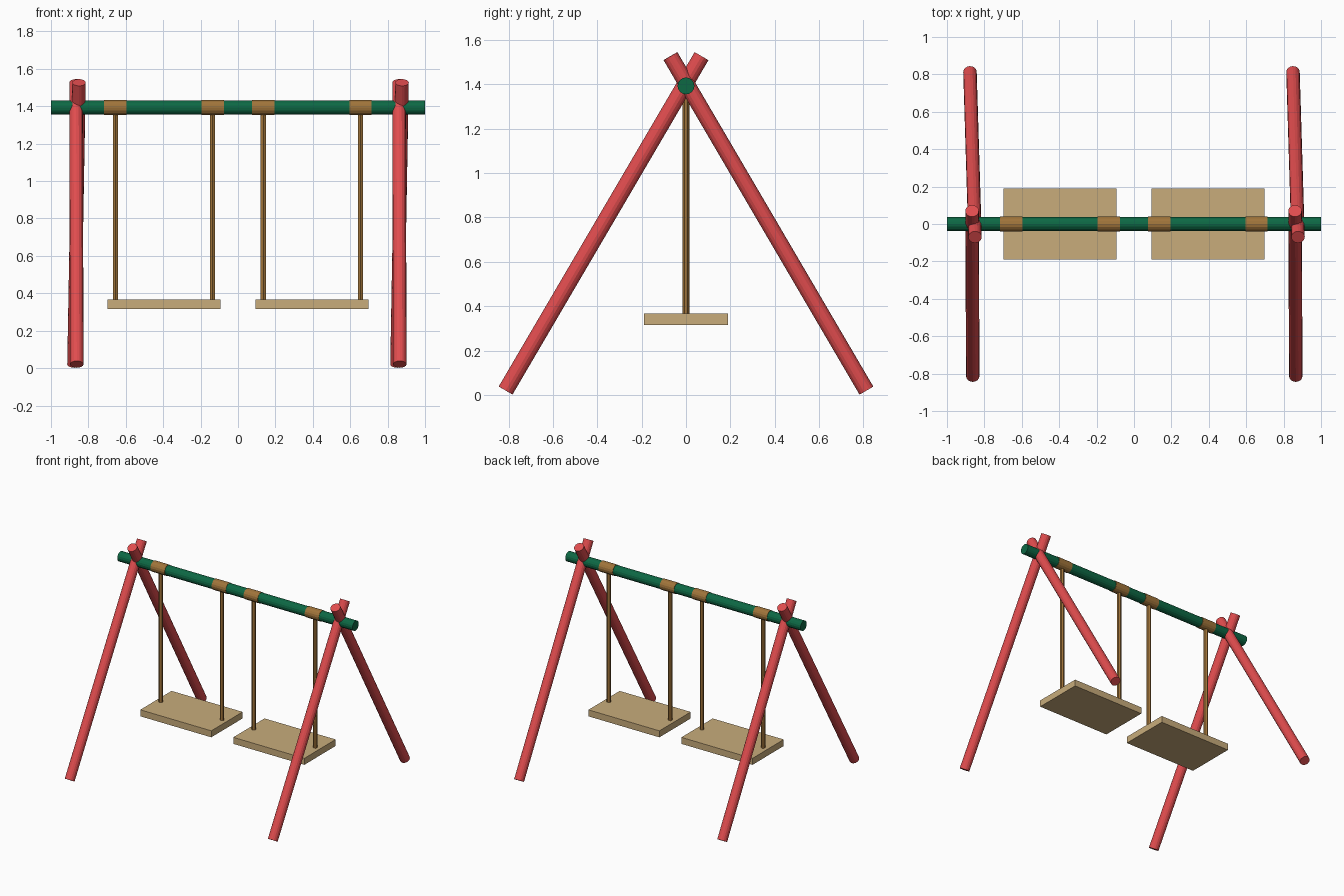
import bpy
from mathutils import Vector

if "Cube" in bpy.data.objects:
    bpy.data.objects.remove(bpy.data.objects["Cube"])


def material(name, rgb):
    """Flat colour given in sRGB, stored as linear."""
    lin = [((c / 255 + 0.055) / 1.055) ** 2.4 for c in rgb]
    m = bpy.data.materials.new(name)
    m.use_nodes = True
    m.diffuse_color = (*lin, 1)
    m.node_tree.nodes["Principled BSDF"].inputs["Base Color"].default_value = (*lin, 1)
    return m


red = material("red paint", (224, 76, 78))
green = material("green paint", (13, 104, 68))
brown = material("brown rope", (160, 116, 58))
wood = material("pale wood", (200, 172, 123))


def finish(name, mat):
    obj = bpy.context.object
    obj.name = name
    obj.data.materials.append(mat)
    return obj


def pole(name, start, end, radius, mat, sides=16):
    """Flat-sided cylinder running between two points."""
    a, b = Vector(start), Vector(end)
    axis = b - a
    bpy.ops.mesh.primitive_cylinder_add(
        vertices=sides, radius=radius, depth=axis.length, location=(a + b) / 2,
        rotation=axis.to_track_quat("Z", "Y").to_euler())
    return finish(name, mat)


def block(name, center, size, mat):
    bpy.ops.mesh.primitive_cube_add(size=1, location=center)
    bpy.context.object.scale = size
    return finish(name, mat)


BAR_Z = 1.393
LEG_R = 0.036

# Crossed legs: the right pair repeated on the left
for side, shift in (("right", 0), ("left", 1.727)):
    pole(side + "_front_leg", (shift - 0.862, -0.813, 0.02),
         (shift - 0.866, 0.07, 1.527), LEG_R, red)
    pole(side + "_back_leg", (shift - 0.877, 0.813, 0.02),
         (shift - 0.85, -0.07, 1.527), LEG_R, red)

# Top bar
pole("top_bar", (-1, 0, BAR_Z), (1, 0, BAR_Z), 0.038, green)

# Two swings, each with a seat, two ropes and two wraps around the bar
for side, x in (("right", -0.396), ("left", 0.395)):
    block(side + "_seat", (x, 0, 0.341), (0.604, 0.38, 0.05), wood)
    for end, dx in (("outer", 0.26), ("inner", -0.26)):
        rx = x + (dx if x > 0 else -dx)
        pole(f"{side}_{end}_rope", (rx, 0, 0.34), (rx, 0, BAR_Z), 0.0155, brown, 6)
        pole(f"{side}_{end}_wrap", (rx - 0.06, 0, BAR_Z),
             (rx + 0.06, 0, BAR_Z), 0.041, brown)
